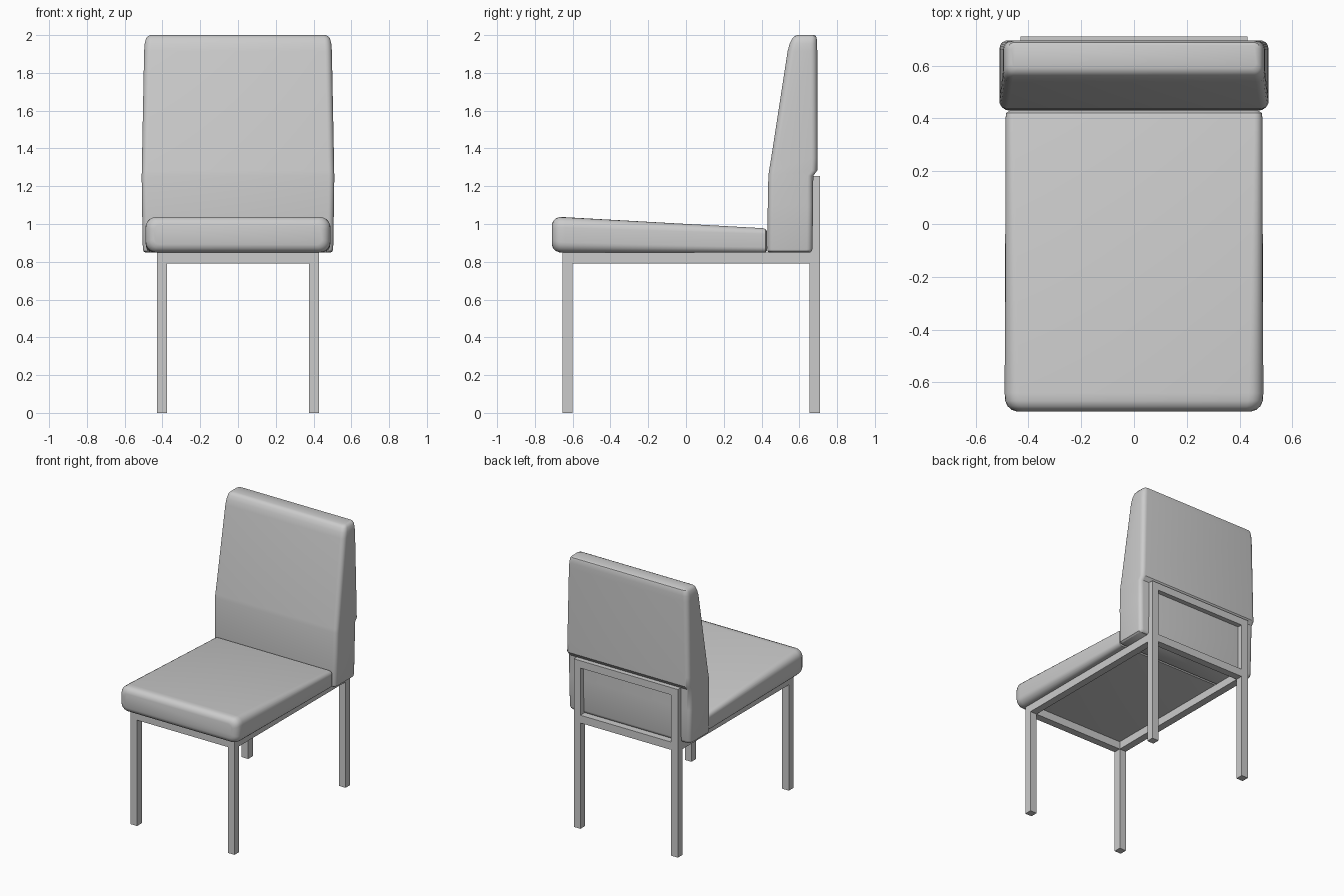
import bpy, bmesh
from math import sin, cos, pi, radians

if "Cube" in bpy.data.objects:
    bpy.data.objects.remove(bpy.data.objects["Cube"])


def finish(name, bm, smooth):
    bmesh.ops.recalc_face_normals(bm, faces=bm.faces)
    mesh = bpy.data.meshes.new(name)
    bm.to_mesh(mesh)
    bm.free()
    obj = bpy.data.objects.new(name, mesh)
    bpy.context.collection.objects.link(obj)
    if smooth:
        bpy.ops.object.select_all(action='DESELECT')
        bpy.context.view_layer.objects.active = obj
        obj.select_set(True)
        bpy.ops.object.shade_smooth_by_angle(angle=radians(35))
    return obj


def bar(name, x0, x1, y0, y1, z0, z1):
    bm = bmesh.new()
    bmesh.ops.create_cube(bm, size=1)
    for v in bm.verts:
        v.co = (x1 if v.co.x > 0 else x0,
                y1 if v.co.y > 0 else y0,
                z1 if v.co.z > 0 else z0)
    return finish(name, bm, False)


def cushion(name, sections, place, steps=5):
    """Loft rounded rectangles: (position, low, high, half width, radius)."""
    bm = bmesh.new()
    rings = []
    for t, lo, hi, hw, r in sections:
        ring = []
        corners = ((hw - r, hi - r), (r - hw, hi - r), (r - hw, lo + r), (hw - r, lo + r))
        for q, (cx, ca) in enumerate(corners):
            for i in range(steps + 1):
                a = (q + i / steps) * pi / 2
                ring.append(bm.verts.new(place(cx + r * cos(a), ca + r * sin(a), t)))
        rings.append(ring)
    n = len(rings[0])
    for a, b in zip(rings, rings[1:]):
        for i in range(n):
            j = (i + 1) % n
            bm.faces.new((a[i], a[j], b[j], b[i]))
    bm.faces.new(rings[0])
    bm.faces.new(rings[-1])
    return finish(name, bm, True)


# Seat cushion, lofted front to back
cushion("seat", [
    (-0.710, 0.890, 0.995, 0.445, 0.030),
    (-0.704, 0.872, 1.015, 0.463, 0.042),
    (-0.690, 0.857, 1.030, 0.479, 0.052),
    (-0.670, 0.850, 1.037, 0.488, 0.055),
    (-0.640, 0.848, 1.036, 0.490, 0.055),
    (0.405, 0.848, 0.978, 0.486, 0.030),
    (0.420, 0.850, 0.974, 0.484, 0.027),
    (0.430, 0.860, 0.960, 0.470, 0.020),
], lambda x, a, t: (x, t, a))

# Back cushion, lofted bottom to top, with a step where the frame sits
cushion("backrest", [
    (0.848, 0.440, 0.658, 0.490, 0.025),
    (0.856, 0.432, 0.666, 0.501, 0.030),
    (0.870, 0.430, 0.670, 0.504, 0.030),
    (1.100, 0.433, 0.672, 0.508, 0.030),
    (1.255, 0.436, 0.674, 0.510, 0.030),
    (1.283, 0.440, 0.695, 0.509, 0.030),
    (1.350, 0.451, 0.696, 0.508, 0.032),
    (1.915, 0.538, 0.695, 0.497, 0.035),
    (1.955, 0.549, 0.694, 0.494, 0.035),
    (1.982, 0.562, 0.692, 0.487, 0.030),
    (1.995, 0.575, 0.688, 0.477, 0.025),
    (2.000, 0.590, 0.680, 0.463, 0.020),
], lambda x, a, t: (x, a, t))

# Square tube frame
W, T = 0.43, 0.055
FY, BY = -0.655, 0.655
Z0, Z1, TOP = 0.79, 0.848, 1.255
for side, s in (("left", -1), ("right", 1)):
    x0, x1 = sorted((s * W, s * (W - T)))
    bar(f"front_leg_{side}", x0, x1, FY, FY + T, 0, Z1)
    bar(f"back_leg_{side}", x0, x1, BY, BY + T, 0, TOP)
    bar(f"side_rail_{side}", x0, x1, FY + T, BY, Z0, Z1)
inner = W - T
bar("front_rail", -inner, inner, FY, FY + T, Z0, Z1)
bar("back_rail", -inner, inner, BY, BY + T, Z0, Z1)
bar("back_top_rail", -inner, inner, BY, BY + T, TOP - T, TOP)
